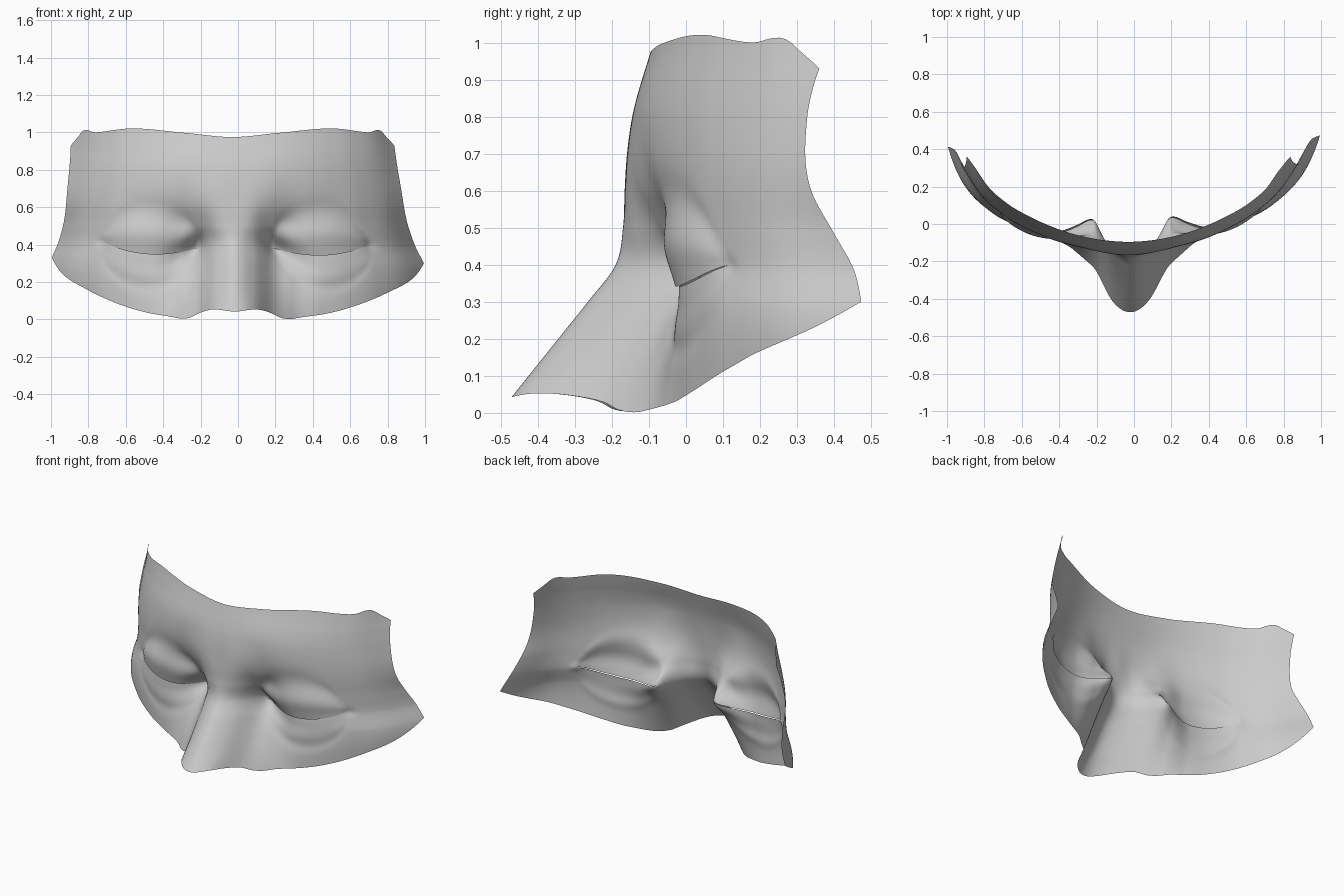
import bpy, bmesh, math

if "Cube" in bpy.data.objects:
    bpy.data.objects.remove(bpy.data.objects["Cube"])


def curve(ts, vs, t, flat=False):
    """Smooth cubic through the points; flat makes it level at the start."""
    n = len(ts)
    i = 0
    while i < n - 2 and t > ts[i + 1]:
        i += 1

    def chord(k):
        return (vs[k + 1] - vs[k]) / (ts[k + 1] - ts[k])

    def slope(k):
        if k == 0:
            return 0 if flat else chord(0)
        if k == n - 1:
            return chord(n - 2)
        a, b = ts[k] - ts[k - 1], ts[k + 1] - ts[k]
        return (chord(k - 1) * b + chord(k) * a) / (a + b)
    h = ts[i + 1] - ts[i]
    s = (t - ts[i]) / h
    if s > 1:
        return vs[i + 1] + slope(i + 1) * (t - ts[i + 1])
    if s < 0:
        return vs[i] + slope(i) * (t - ts[i])
    return ((2*s**3 - 3*s**2 + 1) * vs[i] + (s**3 - 2*s**2 + s) * h * slope(i)
            + (3*s**2 - 2*s**3) * vs[i + 1] + (s**3 - s**2) * h * slope(i + 1))


def bell(d, w):
    return math.exp(-(d / w) ** 2)


# Horizontal face sections: depth from the middle (0) to the side edge (1)
US = [0, .1, .2, .3, .45, .6, .75, .9, 1]
ZS = [0, .2, .3, .4, .5, .6, .8, 1]
SECTIONS = [
    [-.505, -.455, -.25, -.14, -.06, .005, .10, .26, .44],
    [-.345, -.275, -.115, -.06, -.04, .005, .09, .25, .45],
    [-.265, -.20, -.055, -.022, -.024, .01, .088, .245, .445],
    [-.190, -.14, -.025, -.02, -.022, .01, .088, .238, .425],
    [-.170, -.15, -.08, -.045, -.04, -.005, .072, .21, .375],
    [-.165, -.16, -.128, -.095, -.07, -.02, .058, .187, .325],
    [-.145, -.143, -.135, -.119, -.08, -.02, .063, .192, .322],
    [-.088, -.085, -.077, -.062, -.025, .03, .108, .235, .385]]
# Outline: half width by height, bottom and top edges by side position
WIDTH = ([0, .3, .4, .5, .7, .93, 1.02], [1, 1, .955, .923, .892, .865, .86])
BOTTOM = ([0, .14, .2, .24, .28, .35, .5, .65, .8, .93, 1],
          [.042, .05, .03, .01, .003, .013, .038, .085, .155, .237, .315])
TOP = ([0, .3, .65, .85, .935, .945, 1], [.975, .998, 1.02, 1.0, 1.0, .988, .93])


def eye_t(a):
    """Position across the eye, -1 inner corner to 1 outer corner."""
    return max(-1, min(1, (a * .955 - .455) / .257))


def slit(a):
    t = eye_t(a)
    return .345 + .05 * t * t + .012 * t


def eye_relief(a, z, upper):
    t, s = eye_t(a), slit(a)
    d = max(0, 1 - t * t)
    r = math.sqrt(d)
    x = a * .955
    # corner pits, the inner one fading along the lid
    y = .052 * bell(x - .21, .04 if x < .21 else .1) * bell(z - s, .065)
    y += .01 * bell(x - .715, .03) * bell(z - .405, .025)
    if d == 0:
        return y
    if upper:
        # domed upper lid with a soft crease above it
        h = (z - s) / (.235 * r + .005)
        y -= r * .006 * bell(h, .25)
        y -= r * .04 * bell(h - .4, .4)
        y += r * .008 * bell(h - 1.02, .25)
    else:
        # tucked lower lid edge and bag
        h = (s - z) / (.15 * r + .005)
        y -= r * .009 * bell(h, .35)
        y -= d * .007 * bell(h - .55, .4)
        y += d * .006 * bell(h - 1.1, .25)
    return y


NU, LOW, HIGH = 160, 50, 80
bm = bmesh.new()
grid = []
for i in range(NU + 1):
    u = -1 + 2 * i / NU
    a = abs(u)
    column = [curve(US, row, a, True) for row in SECTIONS]
    zb, zs, zt = curve(*BOTTOM, a, True), slit(a), curve(*TOP, a, True)
    rows = [(zb + (zs - zb) * j / LOW, False) for j in range(LOW + 1)]
    rows += [(zs + (zt - zs) * j / HIGH, True) for j in range(HIGH + 1)]
    verts = []
    for z, upper in rows:
        x = u * curve(*WIDTH, z)
        y = curve(ZS, column, z) + eye_relief(a, z, upper)
        # slight natural asymmetry of the face
        fade = max(0, min(1, (.9 - z) / .5))
        px = x - .03 * max(0, z - .3) / .65 + .02 * (y - .44) * fade
        verts.append(bm.verts.new((px, y + .03 * x * fade,
                                   z - .015 * x * a * fade)))
    grid.append(verts)

for i in range(NU):
    for j in range(LOW + HIGH + 1):
        if j != LOW:                      # the two lids stay split at the slit
            bm.faces.new((grid[i][j], grid[i + 1][j],
                          grid[i + 1][j + 1], grid[i][j + 1]))
# close the surface everywhere outside the eye slits
bmesh.ops.remove_doubles(bm, verts=bm.verts, dist=.0004)
for f in bm.faces:
    f.smooth = True

mesh = bpy.data.meshes.new("upper_face")
bm.to_mesh(mesh)
bm.free()
face = bpy.data.objects.new("upper_face", mesh)
bpy.context.collection.objects.link(face)
